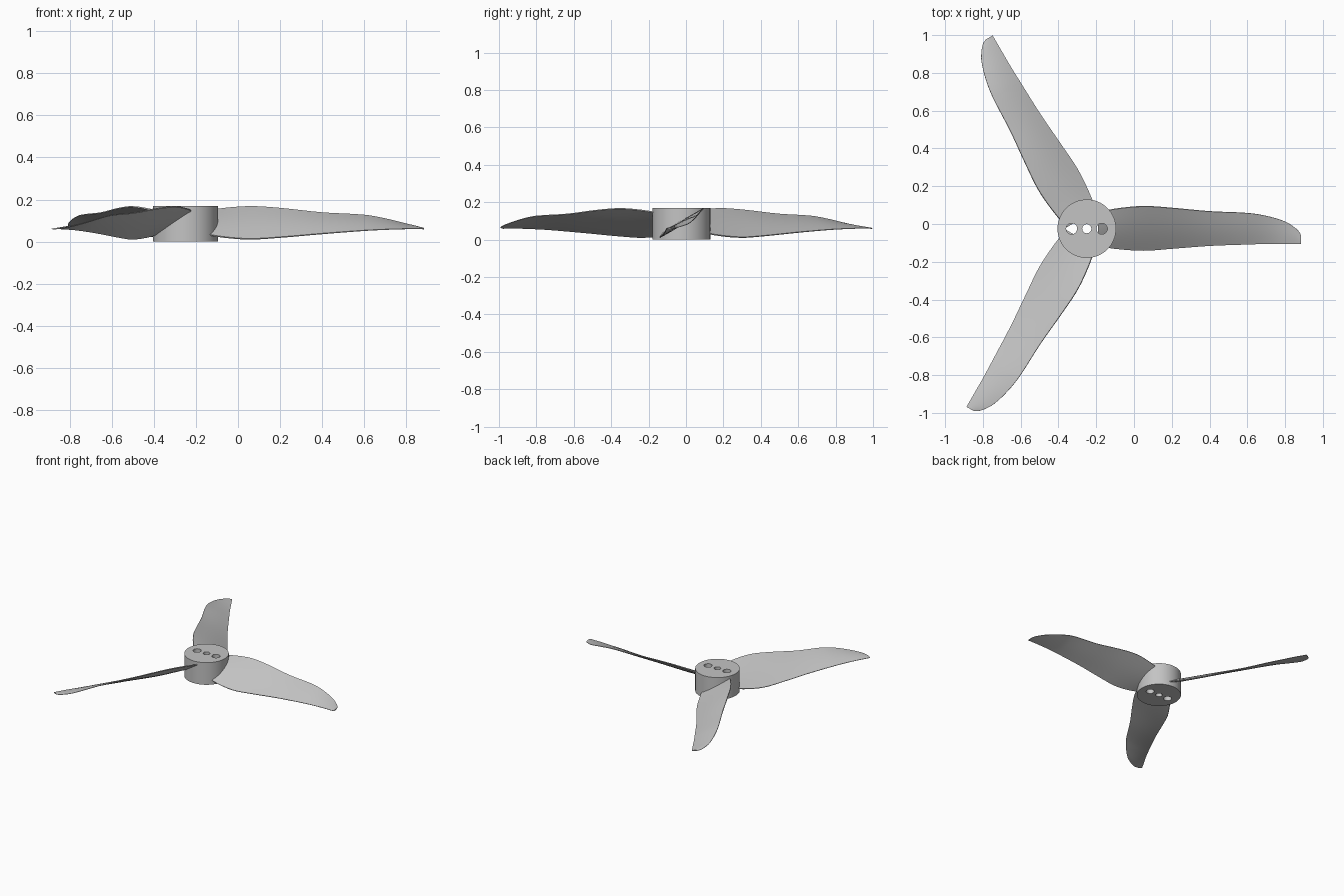
import bpy, bmesh, math
from mathutils import Matrix, Vector

if "Cube" in bpy.data.objects:
    bpy.data.objects.remove(bpy.data.objects["Cube"])

HUB = Vector((-0.25, -0.025, 0))
HEIGHT = 0.17

grey = bpy.data.materials.new("plain grey")
grey.use_nodes = True
grey.diffuse_color = (0.55, 0.55, 0.55, 1)
grey.node_tree.nodes["Principled BSDF"].inputs["Base Color"].default_value = (0.55, 0.55, 0.55, 1)


def cylinder(name, x, radius, depth, sides):
    bpy.ops.mesh.primitive_cylinder_add(vertices=sides, radius=radius, depth=depth,
                                        location=HUB + Vector((x, 0, HEIGHT / 2)))
    obj = bpy.context.object
    obj.name = name
    return obj


def smooth(obj):
    bpy.ops.object.select_all(action='DESELECT')
    obj.select_set(True)
    bpy.context.view_layer.objects.active = obj
    bpy.ops.object.shade_smooth_by_angle(angle=math.radians(40))


# Hub with three drilled holes
hub = cylinder("hub", 0, 0.155, HEIGHT, 64)
hub.data.materials.append(grey)
for x, radius in ((-0.08, 0.029), (0, 0.024), (0.08, 0.029)):
    drill = cylinder("hole_cutter", x, radius, HEIGHT * 2, 32)
    cut = hub.modifiers.new("hole", 'BOOLEAN')
    cut.operation, cut.solver, cut.object = 'DIFFERENCE', 'EXACT', drill
    bpy.context.view_layer.objects.active = hub
    bpy.ops.object.modifier_apply(modifier=cut.name)
    bpy.data.objects.remove(drill)
smooth(hub)

# Blade stations: x, trailing y, trailing z, leading y, leading z, thickness
STATIONS = [
    (-0.19, -0.115, 0.045, 0.06, 0.135, 0.022),
    (-0.10, -0.13, 0.025, 0.08, 0.153, 0.022),
    (0.05, -0.14, 0.012, 0.094, 0.166, 0.020),
    (0.20, -0.13, 0.020, 0.085, 0.158, 0.018),
    (0.40, -0.115, 0.037, 0.067, 0.137, 0.016),
    (0.60, -0.108, 0.052, 0.058, 0.126, 0.013),
    (0.70, -0.105, 0.057, 0.043, 0.109, 0.011),
    (0.80, -0.105, 0.060, 0.013, 0.085, 0.009),
    (0.85, -0.105, 0.060, -0.018, 0.073, 0.008),
    (0.875, -0.105, 0.060, -0.042, 0.066, 0.007),
    (0.885, -0.105, 0.060, -0.062, 0.063, 0.007),
]
CHORD = 10
STEPS = 4


def spline(i, t):
    """Smooth blend between stations i and i + 1, with slopes taken over x."""
    last = len(STATIONS) - 1
    a, b = STATIONS[i], STATIONS[i + 1]
    p, n = STATIONS[max(i - 1, 0)], STATIONS[min(i + 2, last)]
    w = b[0] - a[0]
    row = [a[0] + w * t]
    for k in range(1, 6):
        m0 = (b[k] - p[k]) / (b[0] - p[0]) * w
        m1 = (n[k] - a[k]) / (n[0] - a[0]) * w
        row.append((2*t**3 - 3*t*t + 1) * a[k] + (t**3 - 2*t*t + t) * m0
                   + (3*t*t - 2*t**3) * b[k] + (t**3 - t*t) * m1)
    return row


def section(row):
    """Closed thin aerofoil loop: over the top, back underneath."""
    x, ty, tz, ly, lz, thick = row
    trail, lead = Vector((x, ty, tz)), Vector((x, ly, lz))
    normal = Vector((1, 0, 0)).cross(lead - trail).normalized()
    loop = []
    for side in (1, -1):
        for j in range(CHORD + 1):
            t = j / CHORD if side == 1 else 1 - j / CHORD
            half = thick * (0.15 + 0.35 * math.sin(math.pi * t))
            loop.append(trail.lerp(lead, t) + normal * half * side - HUB)
    return loop


def build_blade(name, angle):
    bm = bmesh.new()
    rows = [spline(i, s / STEPS) for i in range(len(STATIONS) - 1) for s in range(STEPS)]
    rows.append(STATIONS[-1])
    loops = [[bm.verts.new(p) for p in section(r)] for r in rows]
    count = len(loops[0])
    for a, b in zip(loops, loops[1:]):
        for j in range(count):
            k = (j + 1) % count
            bm.faces.new((a[j], b[j], b[k], a[k]))
    bm.faces.new(loops[0])
    bm.faces.new(loops[-1][::-1])
    bmesh.ops.recalc_face_normals(bm, faces=bm.faces)
    bm.transform(Matrix.Translation(HUB) @ Matrix.Rotation(angle, 4, 'Z'))
    mesh = bpy.data.meshes.new(name)
    bm.to_mesh(mesh)
    bm.free()
    mesh.materials.append(grey)
    obj = bpy.data.objects.new(name, mesh)
    bpy.context.collection.objects.link(obj)
    smooth(obj)


# Three matching blades around the hub
for name, turn in (("left_blade", 0), ("back_blade", 1), ("front_blade", 2)):
    build_blade(name, turn * math.tau / 3)
